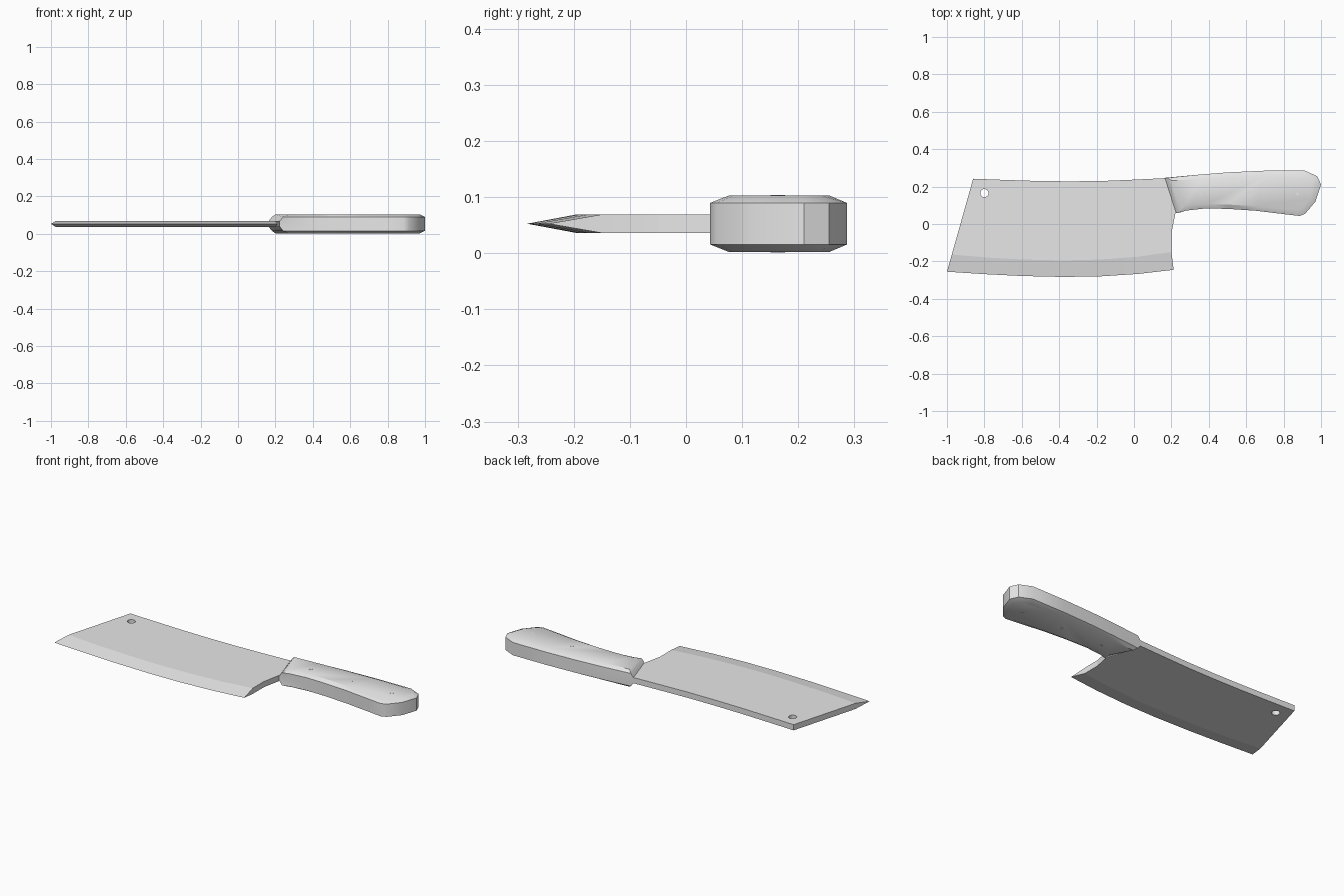
import bpy, bmesh

if "Cube" in bpy.data.objects:
    bpy.data.objects.remove(bpy.data.objects["Cube"])

MID = 0.0525      # height of the centre plane
HALF = 0.0165     # half thickness of the blade

steel = bpy.data.materials.new("plain_grey")
steel.diffuse_color = (0.8, 0.8, 0.8, 1)
steel.use_nodes = True
steel.node_tree.nodes["Principled BSDF"].inputs["Base Color"].default_value = steel.diffuse_color


def make_object(name, bm, angle=0.45):
    bmesh.ops.recalc_face_normals(bm, faces=bm.faces)
    mesh = bpy.data.meshes.new(name)
    bm.to_mesh(mesh)
    bm.free()
    obj = bpy.data.objects.new(name, mesh)
    bpy.context.collection.objects.link(obj)
    mesh.materials.append(steel)
    bpy.ops.object.select_all(action='DESELECT')
    obj.select_set(True)
    bpy.context.view_layer.objects.active = obj
    bpy.ops.object.shade_smooth_by_angle(angle=angle)
    return obj


def loft(bm, rings):
    """Join closed rings of equal length and cap both ends."""
    rows = [[bm.verts.new(p) for p in ring] for ring in rings]
    n = len(rows[0])
    for a, b in zip(rows, rows[1:]):
        for i in range(n):
            j = (i + 1) % n
            bm.faces.new((a[i], a[j], b[j], b[i]))
    bm.faces.new(rows[0])
    bm.faces.new(rows[-1])


def cylinder(name, x, y, radius, height, sides):
    bpy.ops.mesh.primitive_cylinder_add(vertices=sides, radius=radius,
                                        depth=height, location=(x, y, MID))
    obj = bpy.context.object
    obj.name = name
    obj.data.materials.append(steel)
    return obj


# Blade: flat slab with a ground bevel running down to the cutting edge
edge = [(-1, -.255), (-.8, -.268), (-.6, -.278), (-.38, -.283),
        (-.18, -.28), (.02, -.267), (.212, -.245)]
grind = [(-.974, -.163), (-.78, -.18), (-.59, -.19), (-.38, -.195),
         (-.18, -.19), (.02, -.175), (.2, -.15)]
back = [(.2, -.05), (.222, .06), (.25, .08), (.2, .235), (.165, .245), (0, .237),
        (-.17, .23), (-.34, .228), (-.52, .23), (-.7, .236), (-.86, .242)]

bm = bmesh.new()
edge_v = [bm.verts.new((x, y, MID)) for x, y in edge]
sides = []
for s in (-1, 1):
    outline = [bm.verts.new((x, y, MID + s * HALF)) for x, y in grind + back]
    bm.faces.new(outline)
    for i in range(len(edge) - 1):
        bm.faces.new((edge_v[i], edge_v[i + 1], outline[i + 1], outline[i]))
    sides.append(outline)
low, high = sides
n = len(low)
for i in range(len(grind) - 1, n):
    j = (i + 1) % n
    bm.faces.new((low[i], low[j], high[j], high[i]))
for i, k in ((0, 0), (-1, len(grind) - 1)):
    bm.faces.new((edge_v[i], low[k], high[k]))
blade = make_object("blade", bm, 0.15)

# Hanging hole
cutter = cylinder("hole_cutter", -.8, .165, .022, .2, 16)
cutter.hide_render = True
cutter.hide_set(True)
hole = blade.modifiers.new("hanging_hole", 'BOOLEAN')
hole.operation = 'DIFFERENCE'
hole.solver = 'EXACT'
hole.object = cutter

# Handle: chamfered grip with a sloped front shoulder
outer = [(.165, .247), (.35, .264), (.5, .276), (.7, .285), (.91, .287),
         (.98, .255), (1, .21), (.97, .12), (.915, .055), (.885, .043),
         (.8, .053), (.65, .071), (.5, .081), (.38, .083), (.28, .072), (.225, .06)]
inner = [(.2, .232), (.36, .242), (.5, .249), (.7, .255), (.895, .255),
         (.955, .24), (.972, .208), (.945, .135), (.9, .086), (.875, .077),
         (.8, .082), (.65, .096), (.5, .104), (.39, .106), (.31, .103), (.272, .1)]


def ring(points, z, shift=0):
    last = len(points) - 1
    return [(x + (shift if i in (0, last) else 0), y, z)
            for i, (x, y) in enumerate(points)]


bm = bmesh.new()
loft(bm, [ring(inner, MID - .0505),
          ring(outer, MID - .037, .016),
          ring(outer, MID - HALF),
          ring(outer, MID + HALF),
          ring(outer, MID + .037, .016),
          ring(inner, MID + .0505)])
make_object("handle", bm, 0.5)

# Rivets through the handle
for i, (x, y) in enumerate([(.355, .16), (.615, .167), (.875, .16)]):
    cylinder("rivet_%d" % (i + 1), x, y, .009, .103, 10)
